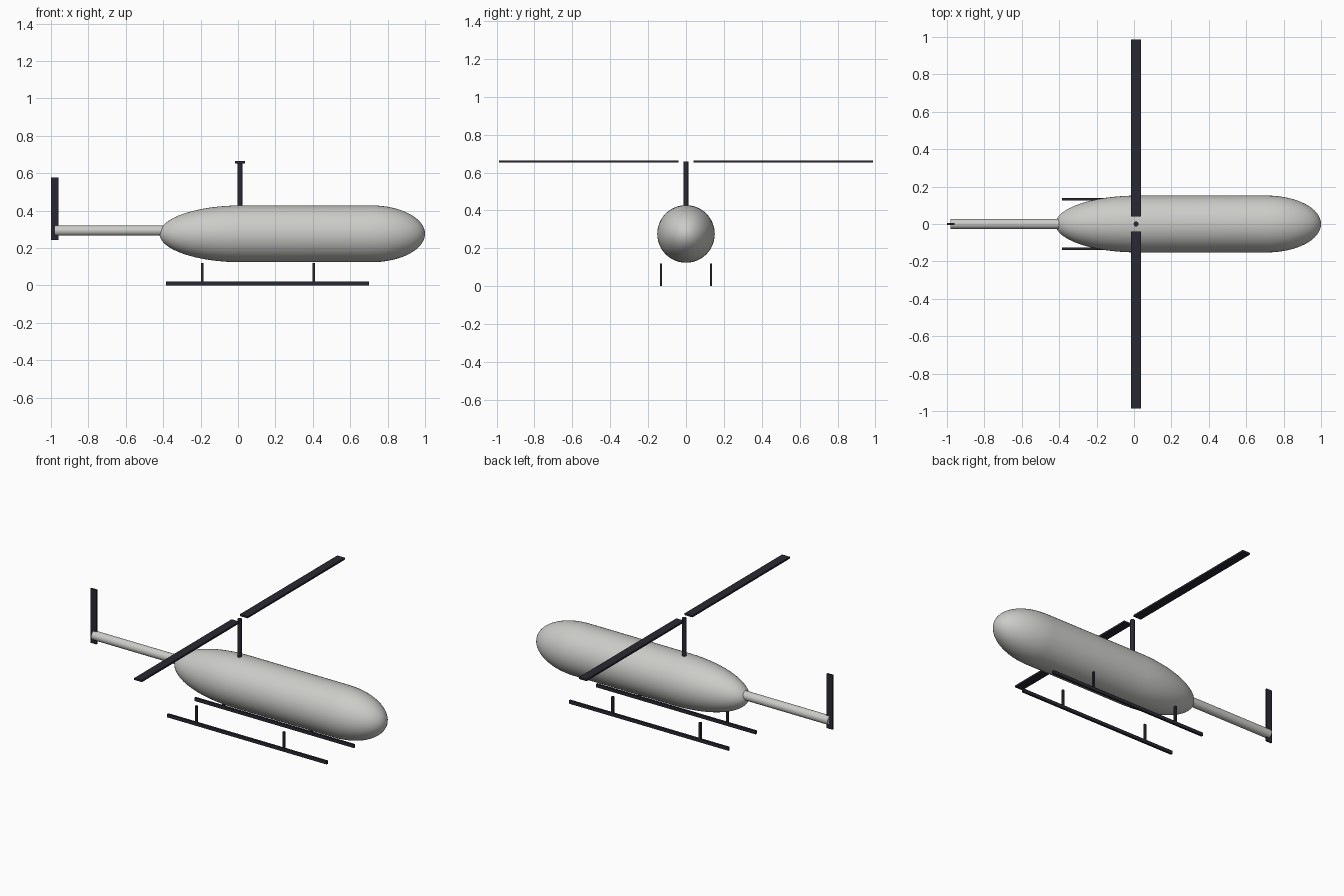
import bpy, bmesh, math
from mathutils import Matrix

cube = bpy.data.objects.get("Cube")
if cube:
    bpy.data.objects.remove(cube, do_unlink=True)


def material(name, rgb):
    mat = bpy.data.materials.new(name)
    mat.use_nodes = True
    color = (*rgb, 1.0)
    mat.diffuse_color = color
    bsdf = next(n for n in mat.node_tree.nodes if n.type == 'BSDF_PRINCIPLED')
    bsdf.inputs["Base Color"].default_value = color
    return mat


GREY = material("light grey", (0.6, 0.6, 0.58))
DARK = material("dark charcoal", (0.022, 0.022, 0.032))


def finish(name, bm, mat, smooth=False):
    bmesh.ops.recalc_face_normals(bm, faces=bm.faces)
    mesh = bpy.data.meshes.new(name)
    bm.to_mesh(mesh)
    bm.free()
    mesh.materials.append(mat)
    obj = bpy.data.objects.new(name, mesh)
    bpy.context.collection.objects.link(obj)
    if smooth:
        bpy.ops.object.select_all(action='DESELECT')
        obj.select_set(True)
        bpy.context.view_layer.objects.active = obj
        bpy.ops.object.shade_smooth_by_angle(angle=math.radians(40))
    return obj


def box(name, mat, x, y, z):
    """Box spanning the given (low, high) ranges."""
    bm = bmesh.new()
    size = [b - a for a, b in (x, y, z)]
    mid = [(a + b) / 2 for a, b in (x, y, z)]
    bmesh.ops.create_cube(bm, size=1, matrix=Matrix.Translation(mid) @ Matrix.Diagonal((*size, 1)))
    return finish(name, bm, mat)


def rod(name, mat, center, radius, length, axis='Z', sides=32):
    bm = bmesh.new()
    turn = Matrix.Rotation(math.pi / 2, 4, 'Y') if axis == 'X' else Matrix.Identity(4)
    bmesh.ops.create_cone(bm, cap_ends=True, segments=sides, radius1=radius, radius2=radius,
                          depth=length, matrix=Matrix.Translation(center) @ turn)
    return finish(name, bm, mat, True)


# Fuselage: straight barrel with a short elliptical nose and a long elliptical tail
R, BODY_Z = 0.152, 0.276
TAIL, BARREL_BACK, BARREL_FRONT, NOSE = -0.42, 0.02, 0.71, 1.0
STEPS = 16
profile = []
for i in range(STEPS + 1):
    a = math.pi / 2 * i / STEPS
    profile.append((BARREL_BACK - (BARREL_BACK - TAIL) * math.cos(a), R * math.sin(a)))
for i in range(STEPS + 1):
    a = math.pi / 2 * i / STEPS
    profile.append((BARREL_FRONT + (NOSE - BARREL_FRONT) * math.sin(a), R * math.cos(a)))
bm = bmesh.new()
verts = [bm.verts.new((x, 0, BODY_Z + r)) for x, r in profile]
edges = [bm.edges.new(pair) for pair in zip(verts, verts[1:])]
bmesh.ops.spin(bm, geom=verts + edges, cent=(0, 0, BODY_Z), axis=(1, 0, 0),
               angle=2 * math.pi, steps=48)
bmesh.ops.remove_doubles(bm, verts=bm.verts, dist=0.0005)
finish("fuselage", bm, GREY, True)

# Tail boom and tail rotor blade
rod("tail_boom", GREY, (-0.68, 0, 0.293), 0.027, 0.60, 'X')
box("tail_rotor", DARK, (-1.0, -0.96), (-0.005, 0.005), (0.243, 0.577))

# Rotor mast and the two main blades
HUB_X = 0.011
rod("rotor_mast", DARK, (HUB_X, 0, 0.53), 0.013, 0.256)
for side, name in ((1, "left"), (-1, "right")):
    ends = sorted((side * 0.04, side * 0.987))
    box("main_blade_" + ("back" if side > 0 else "front"), DARK,
        (HUB_X - 0.0265, HUB_X + 0.0265), ends, (0.653, 0.664))

# Landing skids, each on two upright struts
for side, name in ((1, "back"), (-1, "front")):
    y = side * 0.132
    box("skid_" + name, DARK, (-0.385, 0.70), (y - 0.0065, y + 0.0065), (0, 0.02))
    for x, place in ((-0.19, "tail"), (0.405, "nose")):
        box(f"strut_{name}_{place}", DARK, (x - 0.0065, x + 0.0065),
            (y - 0.0065, y + 0.0065), (0.015, 0.12))
